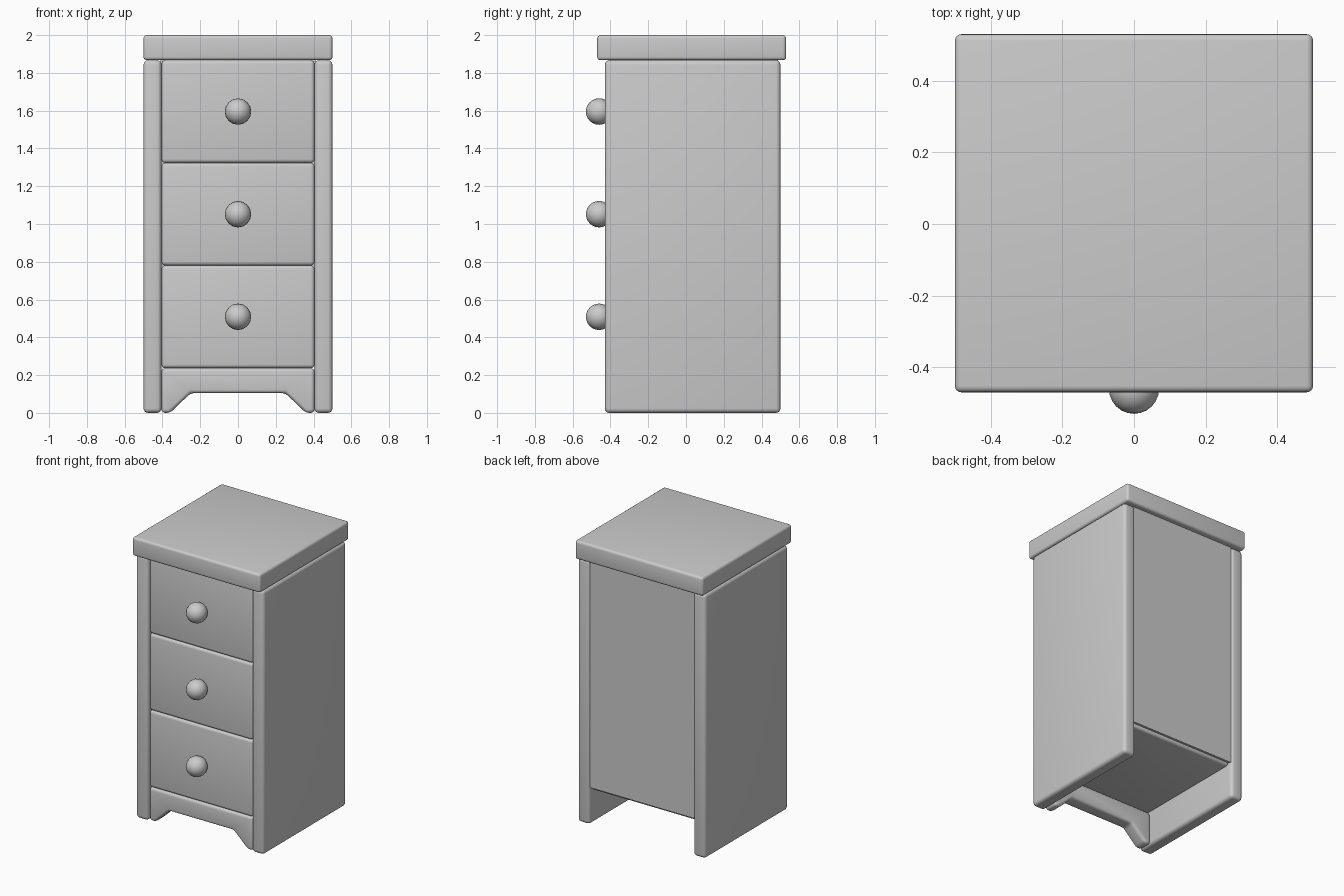
import bpy, bmesh, math

if "Cube" in bpy.data.objects:
    bpy.data.objects.remove(bpy.data.objects["Cube"])


def finish(ob, bevel):
    """Round the edges and shade smoothly."""
    if bevel:
        m = ob.modifiers.new("Rounded edges", 'BEVEL')
        m.width = bevel
        m.segments = 4
        m.limit_method = 'ANGLE'
        m.angle_limit = math.radians(20)
    bpy.ops.object.select_all(action='DESELECT')
    ob.select_set(True)
    bpy.context.view_layer.objects.active = ob
    if bevel:
        bpy.ops.object.modifier_apply(modifier=m.name)
    bpy.ops.object.shade_smooth_by_angle(angle=math.radians(35))
    return ob


def prism(name, profile, y0, y1, bevel=0.0):
    """Extrude an x-z profile from y0 to y1."""
    bm = bmesh.new()
    face = bm.faces.new([bm.verts.new((x, y0, z)) for x, z in profile])
    ext = bmesh.ops.extrude_face_region(bm, geom=[face])
    verts = [v for v in ext["geom"] if isinstance(v, bmesh.types.BMVert)]
    bmesh.ops.translate(bm, verts=verts, vec=(0, y1 - y0, 0))
    bmesh.ops.recalc_face_normals(bm, faces=bm.faces)
    me = bpy.data.meshes.new(name)
    bm.to_mesh(me)
    bm.free()
    ob = bpy.data.objects.new(name, me)
    bpy.context.collection.objects.link(ob)
    return finish(ob, bevel)


def box(name, x, y, z, bevel=0.0):
    profile = [(x[0], z[0]), (x[1], z[0]), (x[1], z[1]), (x[0], z[1])]
    return prism(name, profile, y[0], y[1], bevel)


INNER = 0.405
CASE_TOP = 1.867
DRAWER_BOTTOM = 0.237

# Overhanging top
box("top", (-0.5, 0.5), (-0.47, 0.53), (1.867, 2.0), 0.018)

# Side panels reaching the floor
box("left_side", (-0.5, -INNER), (-0.43, 0.5), (0, CASE_TOP), 0.024)
box("right_side", (INNER, 0.5), (-0.43, 0.5), (0, CASE_TOP), 0.024)

# Back panel
box("back_panel", (-0.41, 0.41), (0.47, 0.488), (0.26, CASE_TOP + 0.01))

# Drawers with round knobs
step = (CASE_TOP - DRAWER_BOTTOM) / 3
for i in range(3):
    z0 = DRAWER_BOTTOM + i * step
    box(f"drawer_{i + 1}", (-INNER, INNER), (-0.415, 0.472), (z0, z0 + step), 0.02)
    bpy.ops.mesh.primitive_uv_sphere_add(
        segments=16, ring_count=12, radius=0.07,
        location=(0, -0.46, z0 + step / 2), rotation=(math.pi / 2, 0, 0))
    knob = bpy.context.object
    knob.name = f"knob_{i + 1}"
    finish(knob, 0)

# Front apron with a cut-out between two feet
half = [(0.25, 0.105), (0.36, 0.0), (INNER, 0.0), (INNER, DRAWER_BOTTOM)]
prism("apron", half + [(-x, z) for x, z in reversed(half)], -0.415, -0.315, 0.02)
